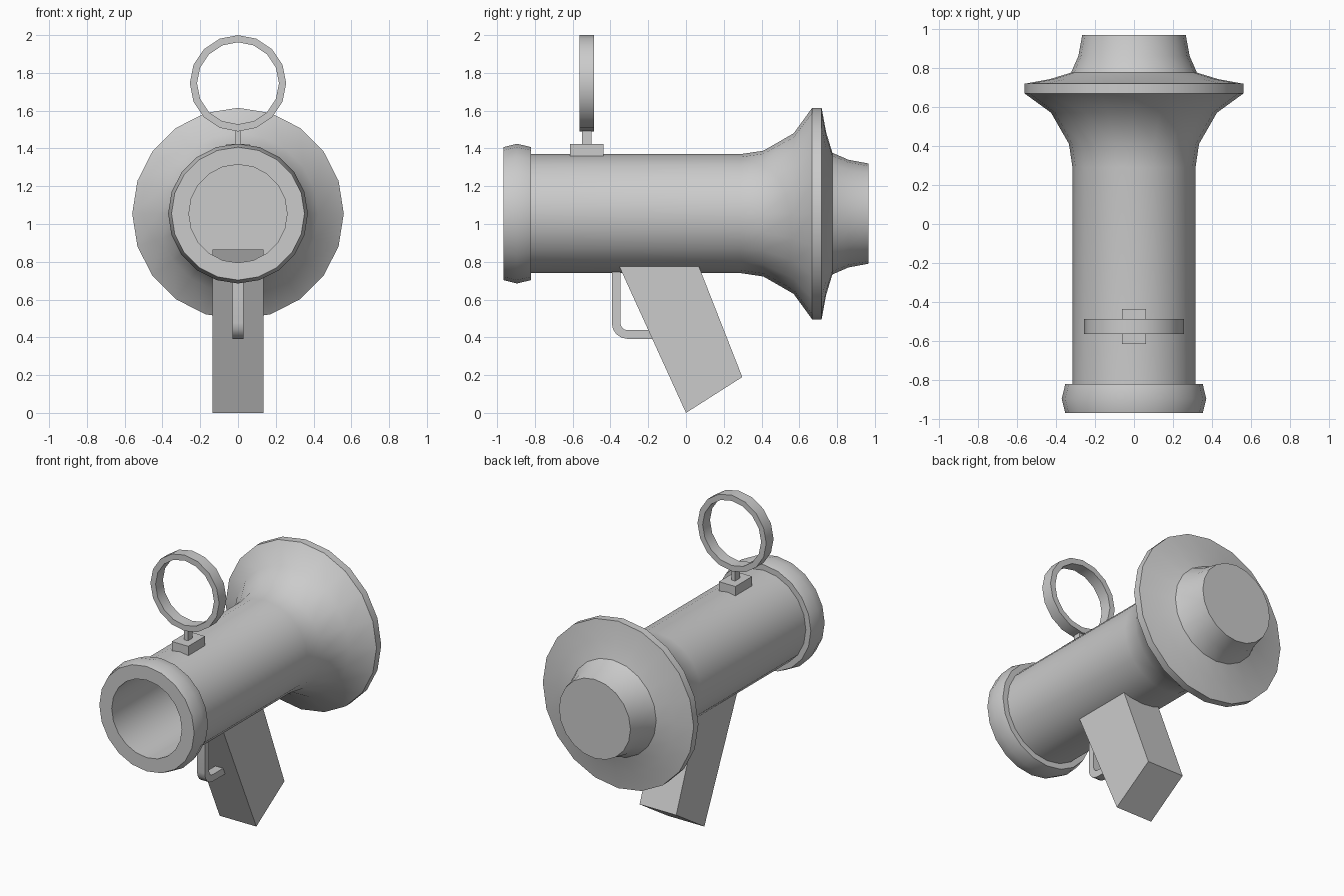
import bpy, bmesh, math
from mathutils import Vector

if "Cube" in bpy.data.objects:
    bpy.data.objects.remove(bpy.data.objects["Cube"])


def finish(name, bm, smooth=None):
    bmesh.ops.recalc_face_normals(bm, faces=bm.faces[:])
    me = bpy.data.meshes.new(name)
    bm.to_mesh(me)
    bm.free()
    ob = bpy.data.objects.new(name, me)
    bpy.context.collection.objects.link(ob)
    if smooth:
        bpy.ops.object.select_all(action='DESELECT')
        ob.select_set(True)
        bpy.context.view_layer.objects.active = ob
        bpy.ops.object.shade_smooth_by_angle(angle=math.radians(smooth))
    return ob


def lathe(name, profile, z, sides, smooth, closed=False):
    """Revolve (y, radius) points around the y axis at height z."""
    bm = bmesh.new()
    rings = []
    for y, r in profile:
        rings.append([bm.verts.new((r * math.cos(a), y, z + r * math.sin(a)))
                      for a in (2 * math.pi * i / sides for i in range(sides))])
    pairs = list(zip(rings, rings[1:]))
    if closed:
        pairs.append((rings[-1], rings[0]))
    else:
        bm.faces.new(rings[0])
        bm.faces.new(rings[-1])
    for a, b in pairs:
        for i in range(sides):
            j = (i + 1) % sides
            bm.faces.new((a[i], a[j], b[j], b[i]))
    return finish(name, bm, smooth)


def prism(name, outline, half_width, smooth=None):
    """Extrude a (y, z) outline symmetrically across x."""
    bm = bmesh.new()
    l = [bm.verts.new((-half_width, y, z)) for y, z in outline]
    r = [bm.verts.new((half_width, y, z)) for y, z in outline]
    bm.faces.new(l)
    bm.faces.new(r)
    n = len(outline)
    for i in range(n):
        j = (i + 1) % n
        bm.faces.new((l[i], l[j], r[j], r[i]))
    return finish(name, bm, smooth)


def rect(y0, y1, z0, z1):
    return [(y0, z0), (y1, z0), (y1, z1), (y0, z1)]


# Barrel: bore, muzzle collar, tube, flared shield and rear cone
lathe("barrel", [(0.60, 0.26), (-0.967, 0.26), (-0.967, 0.352), (-0.895, 0.37),
                 (-0.82, 0.352), (-0.82, 0.315), (0.29, 0.315), (0.41, 0.333),
                 (0.57, 0.425), (0.668, 0.56), (0.718, 0.56), (0.742, 0.43),
                 (0.775, 0.322), (0.86, 0.285), (0.967, 0.265)], 1.055, 20, 35)

# Slanted grip, reaching through the barrel wall
prism("grip", [(0.0, 0.0), (0.298, 0.19), (0.033, 0.865), (-0.394, 0.865)], 0.136)

# Trigger guard: bent flat bar with a rounded corner
corner = (-0.31, 0.475)
arc = [math.radians(180 + 22.5 * i) for i in range(5)]


def bend(r):
    return [(corner[0] + r * math.cos(a), corner[1] + r * math.sin(a)) for a in arc]


outer = [(-0.393, 0.79)] + bend(0.083) + [(-0.14, 0.392)]
inner = [(-0.347, 0.79)] + bend(0.037) + [(-0.14, 0.438)]
prism("trigger_guard", outer + inner[::-1], 0.029, 30)

# Sight: mounting block, stem and ring
prism("sight_base", rect(-0.614, -0.436, 1.35, 1.423), 0.061)
prism("sight_stem", rect(-0.55, -0.5, 1.41, 1.51), 0.014)
lathe("sight_ring", [(-0.564, 0.255), (-0.486, 0.255), (-0.486, 0.217), (-0.564, 0.217)],
      1.745, 16, 30, closed=True)
